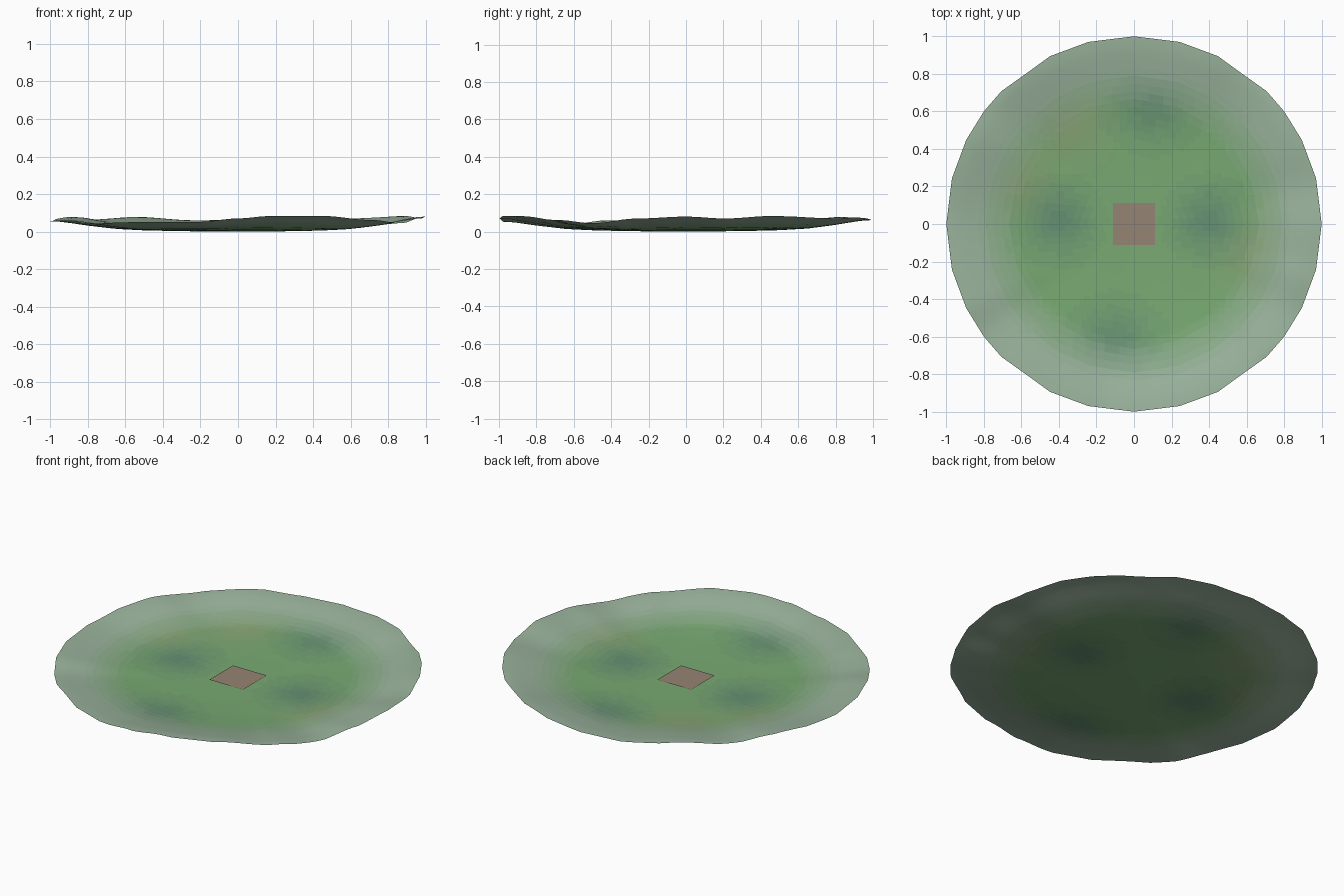
import bpy, bmesh
from math import atan2, degrees, hypot, exp, cos, pi

if "Cube" in bpy.data.objects:
    bpy.data.objects.remove(bpy.data.objects["Cube"])

# Rim height: (angle in degrees, z), read round the disc
RIM = [(0, .08), (12, .07), (27, .083), (53, .07), (65, .075), (90, .062), (103, .06),
       (123, .078), (140, .065), (152, .078), (180, .055), (205, .06), (217, .042),
       (235, .05), (258, .052), (270, .07), (280, .083), (297, .083), (315, .062),
       (330, .045), (345, .07), (360, .08)]
# Height of the bowl section: (radius, fraction of rim height)
SECTION = [(0, 0), (.3, .04), (.5, .12), (.65, .26), (.8, .58), (.9, .85), (.97, 1), (2, 1)]

GREEN, TEAL = (.19, .40, .17), (.13, .28, .17)
YELLOW, PALE = (.25, .38, .18), (.33, .46, .34)
TEAL_SPOTS = [(.4, .02, .17), (-.4, .02, .17), (.1, .66, .2), (-.1, -.66, .2)]
YELLOW_SPOTS = [(-.35, .55, .2), (-.6, .2, .15), (.65, -.15, .18)]


def interp(table, x, smooth=False):
    for (a, u), (b, v) in zip(table, table[1:]):
        if x <= b:
            t = (x - a) / (b - a)
            if smooth:
                t = (1 - cos(pi * t)) / 2
            return u + (v - u) * t
    return table[-1][1]


def height(x, y):
    rim = interp(RIM, degrees(atan2(y, x)) % 360, True)
    return rim * interp(SECTION, hypot(x, y))


def mix(a, b, t):
    return tuple(p + (q - p) * t for p, q in zip(a, b))


def spots(items, x, y):
    return min(1, sum(exp(-((x - a) ** 2 + (y - b) ** 2) / (s * s)) for a, b, s in items))


def material(name, rgb):
    m = bpy.data.materials.new(name)
    m.diffuse_color = (*rgb, 1)
    m.use_nodes = True
    m.node_tree.nodes["Principled BSDF"].inputs["Base Color"].default_value = m.diffuse_color
    return m


def add_object(name, bm):
    me = bpy.data.meshes.new(name)
    bm.to_mesh(me)
    bm.free()
    ob = bpy.data.objects.new(name, me)
    bpy.context.collection.objects.link(ob)
    return ob


# Round meadow: a square grid pulled into a disc
bm = bmesh.new()
bmesh.ops.create_grid(bm, x_segments=8, y_segments=8, size=1)
for v in bm.verts:
    x, y, _ = v.co
    if abs(abs(y) - 1) < .01 and abs(abs(x) - .75) < .01:   # straight outline stretch
        v.co.x, v.co.y = x / .75 * .577, y * .80
    elif hypot(x, y) > 0:
        k = max(abs(x), abs(y)) / hypot(x, y)
        v.co.x, v.co.y = x * k, y * k
bmesh.ops.subdivide_edges(bm, edges=bm.edges[:], cuts=5, use_grid_fill=True)
for v in bm.verts:
    v.co.z = height(v.co.x, v.co.y)

# Grass tints blending to a pale border
tints, mats = {}, []
for f in bm.faces:
    f.smooth = True
    c = f.calc_center_median()
    r = hypot(c.x, c.y)
    key = (round(8 * min(1, max(0, (r - .6) / .25))),
           round(5 * spots(TEAL_SPOTS, c.x, c.y)),
           round(4 * spots(YELLOW_SPOTS, c.x, c.y)))
    if key not in tints:
        rgb = mix(mix(GREEN, YELLOW, key[2] / 4), TEAL, key[1] / 5)
        tints[key] = len(mats)
        mats.append(material("grass_tint", mix(rgb, PALE, key[0] / 8)))
    f.material_index = tints[key]
meadow = add_object("meadow", bm)
for m in mats:
    meadow.data.materials.append(m)

# Small square earth patch in the middle
bm = bmesh.new()
bmesh.ops.create_grid(bm, x_segments=1, y_segments=1, size=.112)
for v in bm.verts:
    v.co.z = .007
patch = add_object("earth_patch", bm)
patch.data.materials.append(material("earth", (.30, .23, .17)))
